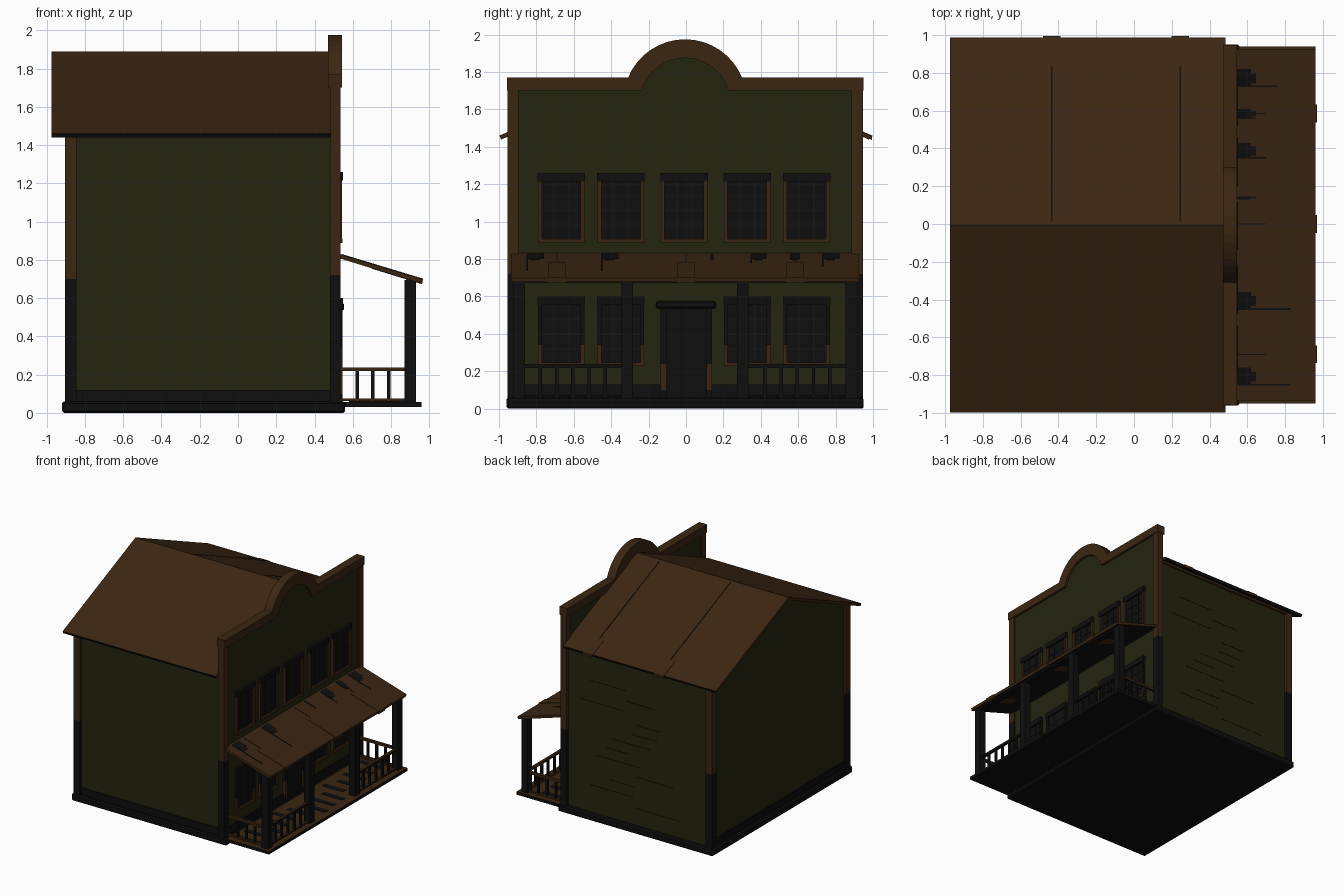
import bpy, bmesh, math, random

cube = bpy.data.objects.get("Cube")
if cube:
    bpy.data.objects.remove(cube, do_unlink=True)
random.seed(4)
YC = -0.005  # centre line of the building


def material(name, r, g, b):
    m = bpy.data.materials.new(name)
    m.use_nodes = True
    m.diffuse_color = (r, g, b, 1)
    m.node_tree.nodes["Principled BSDF"].inputs["Base Color"].default_value = (r, g, b, 1)
    return m


BROWN = material("brown wood", 0.044, 0.019, 0.006)
GREEN = material("dark green paint", 0.018, 0.018, 0.005)
BLACK = material("sooty black", 0.0045, 0.0045, 0.0045)
GREY = material("charcoal", 0.007, 0.007, 0.007)


def prism(name, pts, a, b, mat, axis="x", second=None, rule=None, bevel=0):
    """Extrude a profile: (y, z) along x, or (x, z) along y."""
    bm = bmesh.new()
    if axis == "x":
        rings = [[bm.verts.new((t, y + YC, z)) for y, z in pts] for t in (a, b)]
    else:
        rings = [[bm.verts.new((x, t + YC, z)) for x, z in pts] for t in (a, b)]
    n = len(pts)
    for ring in rings:
        bm.faces.new(ring)
    for i in range(n):
        j = (i + 1) % n
        bm.faces.new((rings[0][i], rings[0][j], rings[1][j], rings[1][i]))
    bmesh.ops.recalc_face_normals(bm, faces=bm.faces)
    bm.normal_update()
    if rule:
        for f in bm.faces:
            f.material_index = int(rule(f.normal))
    me = bpy.data.meshes.new(name)
    bm.to_mesh(me)
    bm.free()
    me.materials.append(mat)
    if second:
        me.materials.append(second)
    ob = bpy.data.objects.new(name, me)
    bpy.context.collection.objects.link(ob)
    if bevel:
        mod = ob.modifiers.new("soft edge", "BEVEL")
        mod.width, mod.segments = bevel, 1
    return ob


def box(name, x, y, z, mat, **kw):
    pts = [(y[0], z[0]), (y[1], z[0]), (y[1], z[1]), (y[0], z[1])]
    return prism(name, pts, x[0], x[1], mat, **kw)


def arc(r, zc, z_end, steps=16):
    """Arch from left to right, meeting the height z_end on both sides."""
    a0 = math.asin((z_end - zc) / r)
    return [(-r * math.cos(a0 + (math.pi - 2 * a0) * i / steps),
             zc + r * math.sin(a0 + (math.pi - 2 * a0) * i / steps)) for i in range(steps + 1)]


def downward(n):
    return n.z < -0.3


# Foundation, walls and skirting
box("foundation", (-0.92, 0.56), (-0.955, 0.955), (0, 0.06), BLACK, bevel=0.01)
prism("house_walls", [(-0.92, 0.04), (0.92, 0.04), (0.92, 1.475), (0, 1.872), (-0.92, 1.475)],
      -0.885, 0.49, GREEN)
box("right_skirting", (-0.885, 0.49), (-0.93, -0.91), (0.05, 0.12), BLACK)
box("back_skirting", (-0.895, -0.88), (-0.92, 0.92), (0.05, 0.12), BLACK)

# Corner posts, sooty at the bottom
for s, side in ((-1, "right"), (1, "left")):
    ys = sorted((s * 0.885, s * 0.945))
    for part, z0, z1, mat in (("lower", 0.05, 0.70, BLACK), ("upper", 0.70, 1.465, BROWN)):
        box(f"back_{side}_post_{part}", (-0.905, -0.845), ys, (z0, z1), mat)
    for part, z0, z1, mat in (("lower", 0.05, 0.72, BLACK), ("upper", 0.72, 1.72, BROWN)):
        box(f"facade_{side}_post_{part}", (0.48, 0.537), sorted((s * 0.89, s * 0.95)), (z0, z1), mat)
    box(f"{side}_eave_board", (-0.9, 0.48), sorted((s * 0.91, s * 0.94)), (1.44, 1.47), BROWN)

# Gabled roof with dark underside, seams and loose boards on the left slope
H = 0.993
prism("main_roof", [(-H, 1.46), (0, 1.89), (H, 1.46), (H - 0.01, 1.439), (0, 1.866), (-H + 0.01, 1.439)],
      -0.975, 0.485, BROWN, second=BLACK, rule=downward)
for x in (-0.435, 0.245):
    prism("roof_loose_board", [(0.84, 1.53), (1.001, 1.46), (1.0, 1.437), (0.84, 1.51)],
          x - 0.047, x + 0.047, BROWN)
    prism("roof_seam", [(0.02, 1.884), (0.85, 1.525), (0.85, 1.519), (0.02, 1.878)],
          x - 0.004, x + 0.004, BLACK)

# False front with arched crown trim
inner, outer = arc(0.241, 1.634, 1.70), arc(0.329, 1.646, 1.77)
prism("facade_panel", [(-0.92, 0.05)] + [(-0.92, 1.72)] + [(y, z + 0.02) for y, z in inner]
      + [(0.92, 1.72), (0.92, 0.05)], 0.488, 0.525, GREEN)
for s, side in ((-1, "right"), (1, "left")):
    half_out = [(s * abs(y), z) for y, z in outer[:9]]
    half_in = [(s * abs(y), z) for y, z in inner[:9]]
    prism(f"crown_trim_{side}", [(s * 0.953, 1.70), (s * 0.953, 1.77)] + half_out + half_in[::-1],
          0.47, 0.545, BROWN)
box("facade_skirting", (0.52, 0.535), (-0.9, 0.9), (0.05, 0.13), BLACK)

# Windows: dark panes, muntins, header, frame
def window(y, z0, z1, frame_top, label):
    box(f"{label}_window_pane", (0.52, 0.532), (y - 0.115, y + 0.115), (z0, z1), BLACK)
    box(f"{label}_window_header", (0.52, 0.55), (y - 0.127, y + 0.127), (z1 - 0.045, z1), BLACK)
    box(f"{label}_window_sill", (0.52, 0.547), (y - 0.125, y + 0.125), (z0 - 0.012, z0 + 0.008), BROWN)
    for s in (-1, 1):
        jamb = sorted((y + s * 0.104, y + s * 0.124))
        box(f"{label}_window_jamb", (0.52, 0.545), jamb, (z0, frame_top), BROWN)
        if frame_top < z1 - 0.06:
            box(f"{label}_window_sooty_jamb", (0.52, 0.545), jamb, (frame_top, z1 - 0.045), BLACK)
        box(f"{label}_window_muntin", (0.53, 0.537), (y + s * 0.04 - 0.006, y + s * 0.04 + 0.006),
            (z0 + 0.01, z1 - 0.045), GREY)
    for i in range(1, 4):
        z = z0 + (z1 - z0 - 0.04) * i / 4
        box(f"{label}_window_bar", (0.53, 0.536), (y - 0.104, y + 0.104), (z - 0.005, z + 0.005), GREY)


columns = (-0.662, -0.343, -0.005, 0.332, 0.65)
for y in columns:
    window(y, 0.90, 1.26, 1.215, "upper")
    if abs(y) > 0.1:
        window(y, 0.24, 0.60, 0.34, "lower")

# Door
box("door", (0.52, 0.535), (-0.11, 0.13), (0.05, 0.54), BLACK)
box("door_header", (0.52, 0.555), (-0.155, 0.165), (0.535, 0.575), BLACK, bevel=0.008)
for y in (-0.115, 0.13):
    for z0, z1, mat in ((0.05, 0.10, BLACK), (0.10, 0.24, BROWN), (0.24, 0.54, BLACK)):
        box("door_jamb", (0.52, 0.547), (y - 0.015, y + 0.015), (z0, z1), mat)

# Porch deck with worn brown boards on top
box("porch_deck", (0.54, 0.96), (-0.945, 0.945), (0.032, 0.058), BROWN, second=BLACK,
    rule=lambda n: n.z < 0.5)
for i in range(14):
    x, y = random.uniform(0.57, 0.72), -0.88 + i * 0.13
    box("deck_dark_board", (x, x + 0.2), (y, y + 0.045), (0.055, 0.061), BLACK)

# Porch posts and beam
post_y = (-0.886, -0.309, 0.308, 0.89)
for y in post_y:
    box("porch_post", (0.87, 0.93), (y - 0.031, y + 0.031), (0.05, 0.695), BLACK)
box("porch_beam", (0.88, 0.93), (-0.92, 0.92), (0.672, 0.70), BLACK)


# Railings: two along the front, one at each end
def railing(start, end, count):
    (x0, y0), (x1, y1) = start, end
    for name, z0, z1 in (("top_rail", 0.218, 0.238), ("bottom_rail", 0.062, 0.074)):
        box(f"porch_{name}", (x0 - 0.011, x1 + 0.011), (y0 - 0.011, y1 + 0.011), (z0, z1),
            BROWN, second=BLACK, rule=lambda n: n.x > 0.5 or n.z < -0.5)
    for i in range(1, count + 1):
        t = i / (count + 1)
        x, y = x0 + (x1 - x0) * t, y0 + (y1 - y0) * t
        box("porch_baluster", (x - 0.009, x + 0.009), (y - 0.009, y + 0.009), (0.05, 0.22), BLACK)


railing((0.9, -0.86), (0.9, -0.34), 5)
railing((0.9, 0.34), (0.9, 0.86), 5)
for y in (-0.886, 0.89):
    railing((0.54, y), (0.87, y), 3)


# Sloping porch roof, loose boards, seams and soot patches
def roof_z(x):
    return 0.83 - 0.302 * (x - 0.53)


def on_porch_roof(name, x0, x1, y0, y1, mat, lift=0.004, depth=0.004, **kw):
    pts = [(x0, roof_z(x0) + lift), (x1, roof_z(x1) + lift),
           (x1 - 0.006, roof_z(x1) - depth), (x0, roof_z(x0) - depth)]
    prism(name, pts, y0, y1, mat, axis="y", **kw)


on_porch_roof("porch_roof", 0.525, 0.962, -0.93, 0.93, BROWN, lift=0, depth=0.022,
              second=BLACK, rule=downward)
for y in (-0.685, 0.005, 0.59):
    on_porch_roof("porch_loose_board", 0.70, 0.968, y - 0.047, y + 0.047, BROWN, depth=0.025)
    on_porch_roof("porch_roof_seam", 0.54, 0.70, y - 0.003, y + 0.003, BLACK, lift=0.002)
for y, w, reach in ((0.78, 0.09, 0.76), (0.59, 0.05, 0.64), (0.395, 0.08, 0.70),
                    (0.145, 0.012, 0.61), (-0.4, 0.09, 0.83), (-0.8, 0.09, 0.83)):
    on_porch_roof("soot_patch", 0.54, 0.62, y - w / 2, y + w / 2, BLACK)
    on_porch_roof("soot_patch_tip", 0.61, 0.645, y - w / 3, y + w / 4, BLACK)
    on_porch_roof("soot_streak", 0.54, reach, y - w / 2 - 0.004, y - w / 2 + 0.004, BLACK)

# Weathered siding gaps on the left wall
for i in range(12):
    x, z = random.uniform(-0.75, 0.0), 0.2 + i * 0.09
    box("siding_gap", (x, x + random.uniform(0.2, 0.45)), (0.918, 0.922), (z, z + 0.005), BLACK)
